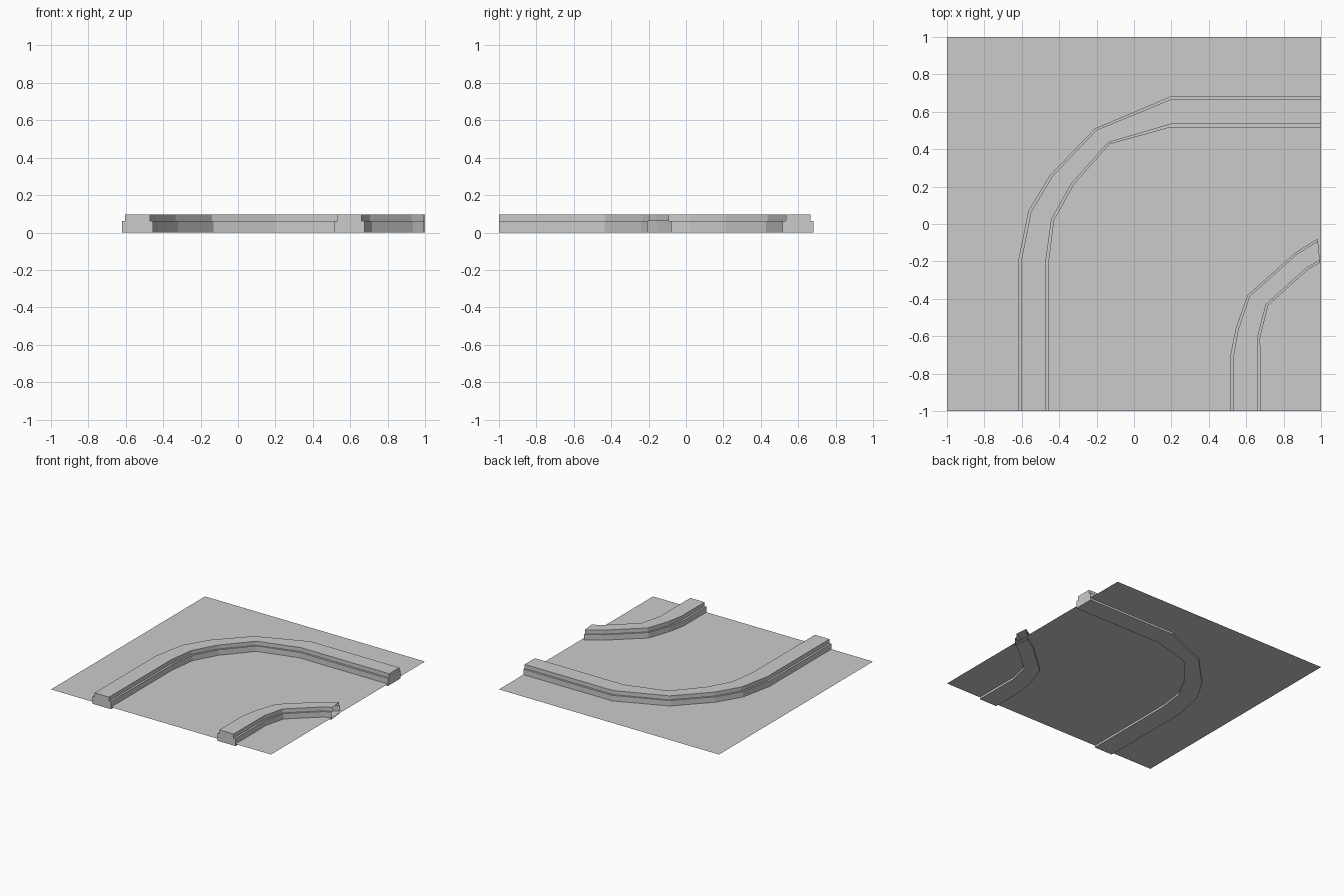
import bpy
import bmesh
from mathutils import Vector

cube = bpy.data.objects.get("Cube")
if cube:
    bpy.data.objects.remove(cube, do_unlink=True)

# One plain grey for everything
grey = bpy.data.materials.new("light_grey")
grey.use_nodes = True
colour = (0.6, 0.6, 0.6, 1)
grey.diffuse_color = colour
grey.node_tree.nodes["Principled BSDF"].inputs["Base Color"].default_value = colour

GROUND, LEDGE, TOP = 0.017, 0.062, 0.095


def finish(bm, name):
    mesh = bpy.data.meshes.new(name)
    bm.to_mesh(mesh)
    bm.free()
    mesh.materials.append(grey)
    obj = bpy.data.objects.new(name, mesh)
    bpy.context.collection.objects.link(obj)
    return obj


def kerb(name, outer, inner, cap_end):
    """Loft a stepped section between an outer and an inner plan path."""
    # (fraction across from outer to inner, height)
    half = [(0, 0), (0, LEDGE), (0.1, LEDGE), (0.1, TOP)]
    section = half + [(1 - t, z) for t, z in reversed(half)]
    bm = bmesh.new()
    rings = []
    for o, i in zip(outer, inner):
        a, b = Vector(o), Vector(i)
        rings.append([bm.verts.new((*a.lerp(b, t), z)) for t, z in section])
    n = len(section)
    for r, s in zip(rings, rings[1:]):
        for k in range(n):
            m = (k + 1) % n
            bm.faces.new((r[k], r[m], s[m], s[k]))
    bm.faces.new(rings[0])
    if cap_end:
        bm.faces.new(rings[-1])
    bmesh.ops.recalc_face_normals(bm, faces=bm.faces)
    return finish(bm, name)


# Ground sheet
bm = bmesh.new()
bmesh.ops.create_grid(bm, x_segments=1, y_segments=1, size=1)
bmesh.ops.translate(bm, verts=bm.verts, vec=(0, 0, GROUND))
finish(bm, "ground_sheet")

# Long kerb sweeping round the large bend
kerb("large_kerb",
     [(-0.62, -1), (-0.62, -0.2), (-0.565, 0.07), (-0.45, 0.26),
      (-0.21, 0.51), (0.195, 0.682), (1, 0.682)],
     [(-0.455, -1), (-0.455, -0.2), (-0.427, 0.02), (-0.322, 0.21),
      (-0.13, 0.427), (0.195, 0.517), (1, 0.517)],
     cap_end=True)

# Short kerb round the small bend, open at its far end
kerb("small_kerb",
     [(0.515, -1), (0.515, -0.705), (0.545, -0.555), (0.607, -0.38),
      (0.863, -0.153), (0.982, -0.078)],
     [(0.677, -1), (0.677, -0.72), (0.674, -0.61), (0.717, -0.435),
      (0.935, -0.24), (0.995, -0.207)],
     cap_end=False)
